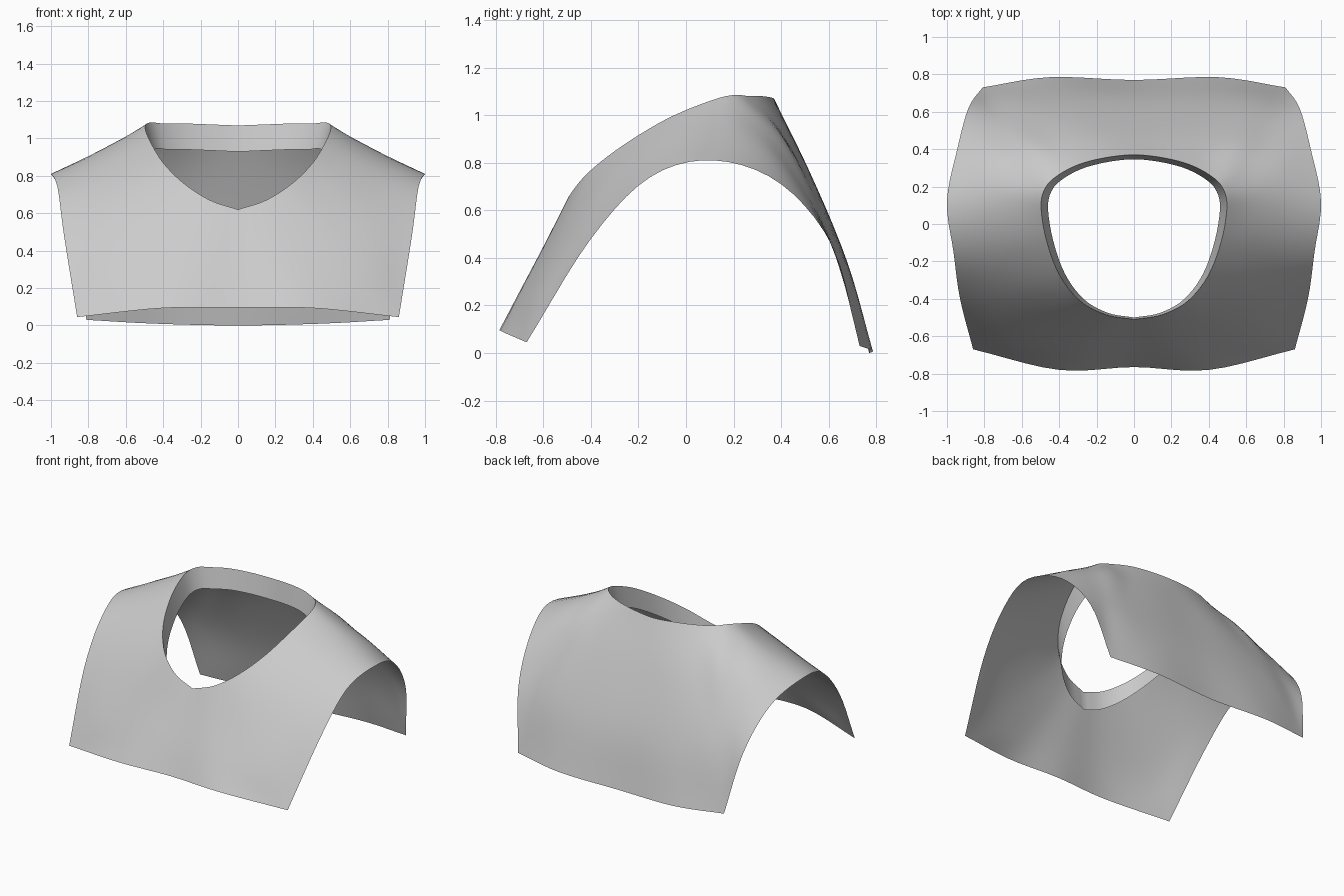
import bpy, bmesh
from mathutils import Vector as V

if "Cube" in bpy.data.objects:
    bpy.data.objects.remove(bpy.data.objects["Cube"])

# Half-garment profiles, front centre round to back centre: neck, upper, lower, hem
profiles = [
    [(0, -.51, .62), (0, -.59, .46), (0, -.685, .27), (0, -.765, .095)],
    [(.15, -.485, .67), (.22, -.58, .48), (.31, -.69, .27), (.4, -.78, .093)],
    [(.29, -.41, .76), (.48, -.505, .54), (.67, -.615, .28), (.86, -.67, .045)],
    [(.40, -.27, .87), (.58, -.33, .735), (.76, -.375, .6), (.93, -.4, .48)],
    [(.47, -.08, .985), (.62, -.1, .91), (.79, -.13, .82), (.965, -.15, .74)],
    [(.497, .1, 1.06), (.64, .12, .985), (.81, .12, .9), (1, .12, .81)],
    [(.47, .2, 1.085), (.6, .27, .98), (.77, .34, .855), (.945, .4, .71)],
    [(.40, .265, 1.08), (.55, .405, .9), (.72, .51, .67), (.885, .62, .44)],
    [(.29, .32, 1.08), (.46, .495, .77), (.65, .645, .42), (.81, .73, .03)],
    [(.15, .355, 1.075), (.25, .515, .77), (.35, .675, .39), (.45, .785, .01)],
    [(0, .37, 1.07), (0, .515, .77), (0, .675, .38), (0, .77, 0)],
]


def catmull(pts, steps, first=None, last=None):
    """Smooth curve through pts; optional phantom end points set the end tangents."""
    p = [V(q) for q in pts]
    p = [first or 2 * p[0] - p[1]] + p + [last or 2 * p[-1] - p[-2]]
    out = []
    for i in range(1, len(p) - 2):
        a, b, c, d = p[i - 1:i + 3]
        for k in range(steps):
            t = k / steps
            out.append(.5 * (2 * b + (c - a) * t + (2 * a - 5 * b + 4 * c - d) * t ** 2
                             + (3 * b - a - 3 * c + d) * t ** 3))
    return out + [p[-2]]


def mirrored(p):
    return V((-p[0], p[1], p[2]))


def half_loop(pts, breaks=(), pointed=False):
    """Loop from front to back, smooth over the mirror plane, sharp at breaks."""
    cuts = [0, *breaks, len(pts) - 1]
    out = []
    for a, b in zip(cuts, cuts[1:]):
        first = mirrored(pts[1]) if a == 0 and not pointed else None
        last = mirrored(pts[-2]) if b == len(pts) - 1 else None
        out += catmull(pts[a:b + 1], 5, first, last)[(1 if a else 0):]
    return out


def build(name, loops):
    """Skin a list of loops and mirror the result across x."""
    bm = bmesh.new()
    rows = [[bm.verts.new(p) for p in loop] for loop in loops]
    for r, s in zip(rows, rows[1:]):
        for i in range(len(r) - 1):
            bm.faces.new((r[i], s[i], s[i + 1], r[i + 1]))
    me = bpy.data.meshes.new(name)
    bm.to_mesh(me)
    bm.free()
    me.shade_smooth()
    ob = bpy.data.objects.new(name, me)
    bpy.context.collection.objects.link(ob)
    mod = ob.modifiers.new("mirror", 'MIRROR')
    mod.use_clip = True
    return ob


# Draped cloth: neck and hem loops with smooth interpolation between them
rings = list(zip(*profiles))
loops = [half_loop(rings[0], pointed=True), half_loop(rings[1]), half_loop(rings[2]),
         half_loop(rings[3], breaks=(2, 8))]
columns = [catmull(c, 5) for c in zip(*loops)]
build("draped_cloth", list(zip(*columns)))

# Neck facing: band hanging just inside the neck opening
neck = loops[0]
lower = [V((p.x * .925, p.y * (.935 if p.y > 0 else .98), p.z - .14)) for p in neck]
middle = [a.lerp(b, .5) for a, b in zip(neck, lower)]
build("neck_facing", [lower, middle, neck])
